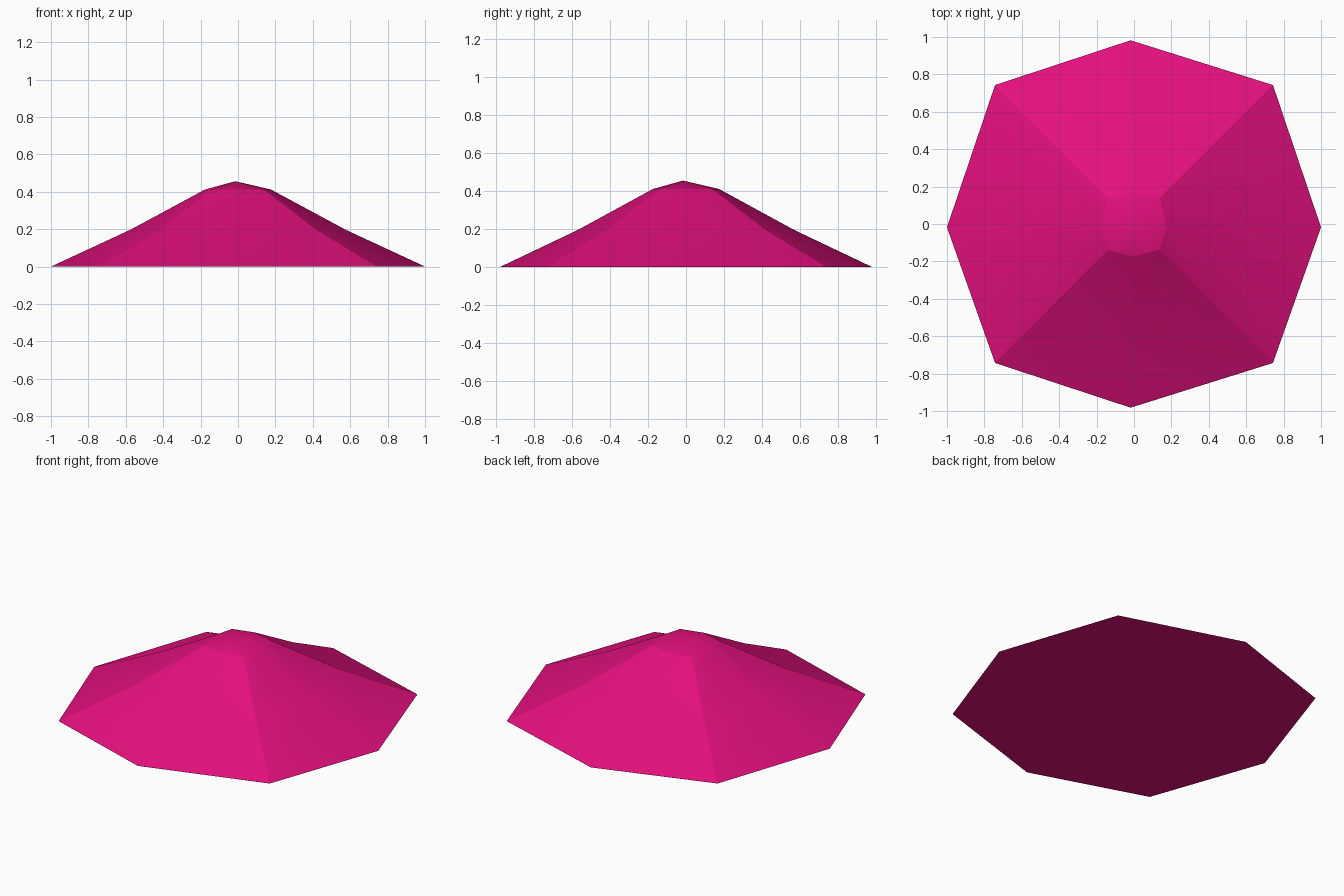
import bpy, bmesh, math

cube = bpy.data.objects.get("Cube")
if cube:
    bpy.data.objects.remove(cube, do_unlink=True)

# Single magenta colour
pink = bpy.data.materials.new("magenta")
pink.use_nodes = True
colour = (0.77, 0.005, 0.205, 1)
pink.diffuse_color = colour
pink.node_tree.nodes["Principled BSDF"].inputs["Base Color"].default_value = colour

# Rings from rim to crown: side reach x, side reach y, corner reach, height, sideways drift
RINGS = [(1.0, 0.982, 0.743, 0.0, -0.018),
         (0.575, 0.568, 0.42, 0.197, -0.012),
         (0.176, 0.174, 0.138, 0.412, -0.004)]


def make_ring(bm, reach_x, reach_y, corner, z, drift):
    """Eight points; even ones are side points, odd ones are corners."""
    verts = []
    for i in range(8):
        c, s = round(math.cos(i * math.pi / 4), 4), round(math.sin(i * math.pi / 4), 4)
        if i % 2:
            co = (math.copysign(corner, c), math.copysign(corner, s), z)
        else:
            co = (c * reach_x + abs(s) * drift, s * reach_y + abs(c) * drift, z)
        verts.append(bm.verts.new(co))
    return verts


bm = bmesh.new()
rings = [make_ring(bm, *r) for r in RINGS]
apex = bm.verts.new((-0.014, -0.016, 0.456))

# Sloping panels, crown and flat underside
for low, high in zip(rings, rings[1:]):
    for i in range(8):
        j = (i + 1) % 8
        bm.faces.new((low[i], low[j], high[j], high[i]))
for i in range(8):
    bm.faces.new((rings[-1][i], rings[-1][(i + 1) % 8], apex))
bm.faces.new(rings[0][::-1])

# Smooth panels with crisp corner ridges, rim and crown edge
for f in bm.faces:
    f.smooth = True
for ring in (rings[0], rings[-1]):
    for i in range(8):
        bm.edges.get((ring[i], ring[(i + 1) % 8])).smooth = False
for low, high in zip(rings, rings[1:]):
    for i in range(1, 8, 2):
        bm.edges.get((low[i], high[i])).smooth = False

mesh = bpy.data.meshes.new("canopy")
bm.to_mesh(mesh)
bm.free()
mesh.materials.append(pink)
canopy = bpy.data.objects.new("canopy", mesh)
bpy.context.collection.objects.link(canopy)
